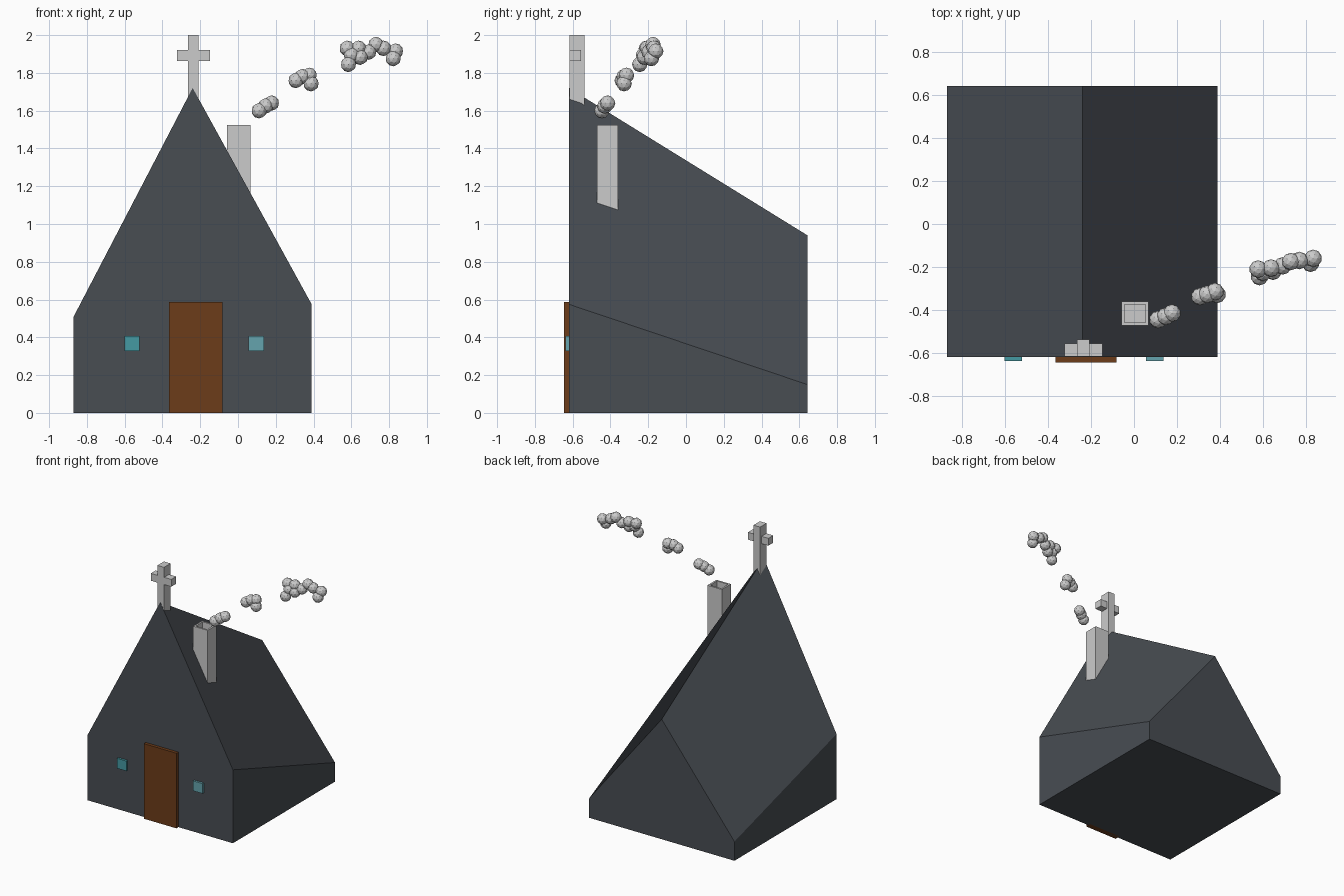
import bpy, bmesh

if "Cube" in bpy.data.objects:
    bpy.data.objects.remove(bpy.data.objects["Cube"])

def material(name, rgb):
    m = bpy.data.materials.new(name)
    m.diffuse_color = (*rgb, 1)
    m.use_nodes = True
    m.node_tree.nodes["Principled BSDF"].inputs["Base Color"].default_value = m.diffuse_color
    return m

def finish(name, bm, mat=None):
    bmesh.ops.recalc_face_normals(bm, faces=bm.faces)
    me = bpy.data.meshes.new(name)
    bm.to_mesh(me)
    bm.free()
    ob = bpy.data.objects.new(name, me)
    bpy.context.collection.objects.link(ob)
    if mat:
        me.materials.append(mat)
    return ob

def add_box(bm, lo, hi):
    vs = bmesh.ops.create_cube(bm, size=1)["verts"]
    for v in vs:
        v.co = [lo[i] if v.co[i] < 0 else hi[i] for i in range(3)]

def box(name, lo, hi, mat=None):
    bm = bmesh.new()
    add_box(bm, lo, hi)
    return finish(name, bm, mat)

slate = material("slate", (0.065, 0.074, 0.086))
wood = material("wood", (0.15, 0.045, 0.01))
glass = material("glass", (0.06, 0.32, 0.36))
pale_glass = material("pale_glass", (0.13, 0.37, 0.42))

# House: two gable outlines joined, the back one lower
def gable(y, left, ridge, right):
    return [(-0.87, y, 0), (0.39, y, 0), (0.39, y, right), (-0.24, y, ridge), (-0.87, y, left)]

bm = bmesh.new()
front = [bm.verts.new(p) for p in gable(-0.62, 0.51, 1.72, 0.575)]
back = [bm.verts.new(p) for p in gable(0.643, 0.15, 0.94, 0.15)]
bm.faces.new(front)
bm.faces.new(back[::-1])
for i in (0, 1, 4):
    j = (i + 1) % 5
    bm.faces.new((front[i], back[i], back[j], front[j]))
# Warped roof slopes; the first corner decides which way each quad folds
bm.faces.new((front[3], front[2], back[2], back[3]))
bm.faces.new((front[4], front[3], back[3], back[4]))
finish("house", bm, slate)

# Door and windows
box("door", (-0.365, -0.645, 0), (-0.082, -0.60, 0.588), wood)
box("window_left", (-0.602, -0.637, 0.328), (-0.522, -0.60, 0.406), glass)
box("window_right", (0.056, -0.637, 0.328), (0.138, -0.60, 0.406), pale_glass)

# Cross on the ridge
bm = bmesh.new()
add_box(bm, (-0.265, -0.618, 1.60), (-0.208, -0.538, 2.0))
add_box(bm, (-0.324, -0.616, 1.864), (-0.147, -0.556, 1.921))
finish("cross", bm)

# Chimney with a hollow top
bm = bmesh.new()
add_box(bm, (-0.058, -0.472, 1.05), (0.067, -0.36, 1.524))
bm.normal_update()
top = max(bm.faces, key=lambda f: f.calc_center_median().z)
bmesh.ops.inset_region(bm, faces=[top], thickness=0.02)
hole = bmesh.ops.extrude_face_region(bm, geom=[top])["geom"]
bmesh.ops.translate(bm, vec=(0, 0, -0.2), verts=[g for g in hole if isinstance(g, bmesh.types.BMVert)])
if top.is_valid:
    bmesh.ops.delete(bm, geom=[top], context="FACES_ONLY")
finish("chimney", bm)

# Smoke puffs: three drifting clusters of faceted balls
clusters = [
    [(0.112, -0.445, 1.60), (0.147, -0.43, 1.625), (0.177, -0.415, 1.64)],
    [(0.307, -0.338, 1.76), (0.34, -0.328, 1.78), (0.377, -0.315, 1.787), (0.387, -0.328, 1.743)],
    [(0.585, -0.245, 1.845), (0.578, -0.21, 1.93), (0.60, -0.225, 1.895), (0.638, -0.205, 1.93),
     (0.647, -0.22, 1.883), (0.692, -0.195, 1.91), (0.73, -0.175, 1.95), (0.77, -0.17, 1.93),
     (0.834, -0.16, 1.915), (0.822, -0.183, 1.876)],
]
for n, pts in enumerate(clusters):
    bm = bmesh.new()
    for p in pts:
        vs = bmesh.ops.create_icosphere(bm, subdivisions=2, radius=0.041)["verts"]
        bmesh.ops.translate(bm, vec=p, verts=vs)
    finish(f"smoke_{n + 1}", bm)
